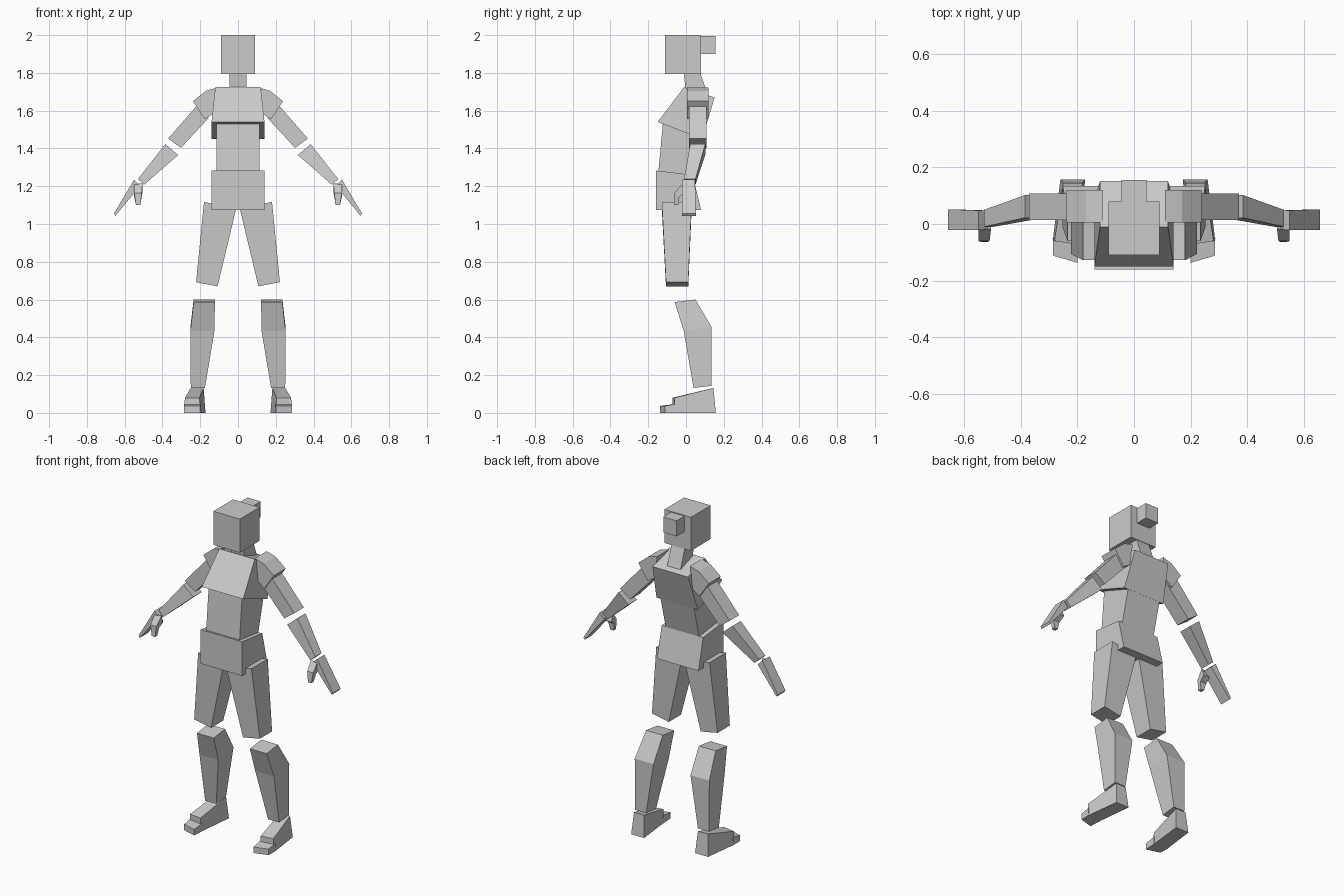
import bpy, bmesh

if "Cube" in bpy.data.objects:
    bpy.data.objects.remove(bpy.data.objects["Cube"])

grey = bpy.data.materials.new("plain grey")
grey.diffuse_color = (0.6, 0.6, 0.6, 1)
grey.use_nodes = True
grey.node_tree.nodes["Principled BSDF"].inputs["Base Color"].default_value = grey.diffuse_color


def loft(name, rings, mirror=False):
    """Closed solid through a list of rings with equal point counts."""
    bm = bmesh.new()
    vs = [[bm.verts.new(p) for p in r] for r in rings]
    n = len(vs[0])
    for a, b in zip(vs, vs[1:]):
        for i in range(n):
            j = (i + 1) % n
            bm.faces.new((a[i], a[j], b[j], b[i]))
    bm.faces.new(vs[0][::-1])
    bm.faces.new(vs[-1])
    bmesh.ops.recalc_face_normals(bm, faces=bm.faces)
    me = bpy.data.meshes.new(name)
    bm.to_mesh(me)
    bm.free()
    me.materials.append(grey)
    ob = bpy.data.objects.new(name, me)
    bpy.context.collection.objects.link(ob)
    if mirror:
        mod = ob.modifiers.new("mirror", 'MIRROR')
        mod.use_mirror_merge = False
    return ob


def slab(x0, x1, yf, zf, yb, zb):
    """Section with its own height at the front and back edge."""
    return [(x0, yf, zf), (x1, yf, zf), (x1, yb, zb), (x0, yb, zb)]


def limb(xo, zo, xi, zi, y0, y1):
    """Section with its own height at the outer and inner edge."""
    return [(xo, y0, zo), (xi, y0, zi), (xi, y1, zi), (xo, y1, zo)]


def sole(xi, yi, xo, yo, top, inset=0, back=0):
    """Upright section of a foot, standing on the ground."""
    return [(xi, yi, 0), (xo, yo, 0), (xo - inset, yo - back, top), (xi + inset, yi - back, top)]


# Head, hair bun and neck
loft("head", [slab(-.09, .09, -.11, 1.795, .08, 1.795), slab(-.09, .09, -.11, 2, .08, 2)])
loft("hair_bun", [slab(-.045, .045, .07, 1.9, .155, 1.9), slab(-.045, .045, .07, 1.995, .155, 1.995)])
loft("neck", [slab(-.045, .045, 0, 1.69, .118, 1.68), slab(-.045, .045, -.012, 1.8, .075, 1.8)])

# Torso
loft("chest", [slab(-.14, .14, -.15, 1.54, .085, 1.45), slab(-.12, .12, -.01, 1.725, .152, 1.67)])
loft("belly", [slab(-.113, .113, -.148, 1.26, .03, 1.24), slab(-.113, .113, -.122, 1.535, .085, 1.455)])
loft("pelvis", [slab(-.14, .14, -.16, 1.075, .08, 1.075), slab(-.14, .14, -.16, 1.283, .035, 1.26)])

# Arms
loft("shoulders", [[(x, y, z) for x, z in ((.11, 1.722), (.17, 1.705), (.238, 1.65), (.175, 1.555), (.13, 1.585))]
                   for y in (.005, .12)], True)
loft("upper_arms", [limb(.222, 1.622, .155, 1.562, .015, .108), limb(.37, 1.452, .302, 1.403, .015, .108)], True)
loft("forearms", [limb(.385, 1.423, .317, 1.365, .022, .102), limb(.53, 1.238, .497, 1.208, -.01, .05)], True)
loft("hands", [limb(.55, 1.235, .518, 1.203, -.022, .048), limb(.657, 1.055, .649, 1.043, -.022, .052)], True)
loft("thumbs", [slab(.505, .55, -.018, 1.215, 0, 1.17),
                slab(.51, .55, -.06, 1.165, -.035, 1.145),
                slab(.517, .54, -.063, 1.1, -.04, 1.1)], True)

# Legs
loft("thighs", [limb(.18, 1.117, .01, 1.08, -.128, .03), limb(.222, .692, .108, .67, -.106, .012)], True)
loft("shins", [slab(.122, .235, -.06, .587, .05, .6),
               slab(.125, .252, -.012, .433, .135, .455),
               slab(.175, .25, .04, .132, .135, .143)], True)

# Feet, turned slightly outwards
loft("feet", [sole(.172, .158, .26, .158, .132, .01, .013),
              sole(.198, -.072, .287, -.06, .08, .006)], True)
loft("toes", [sole(.196, -.06, .287, -.05, .047), sole(.2, -.137, .285, -.112, .037)], True)
